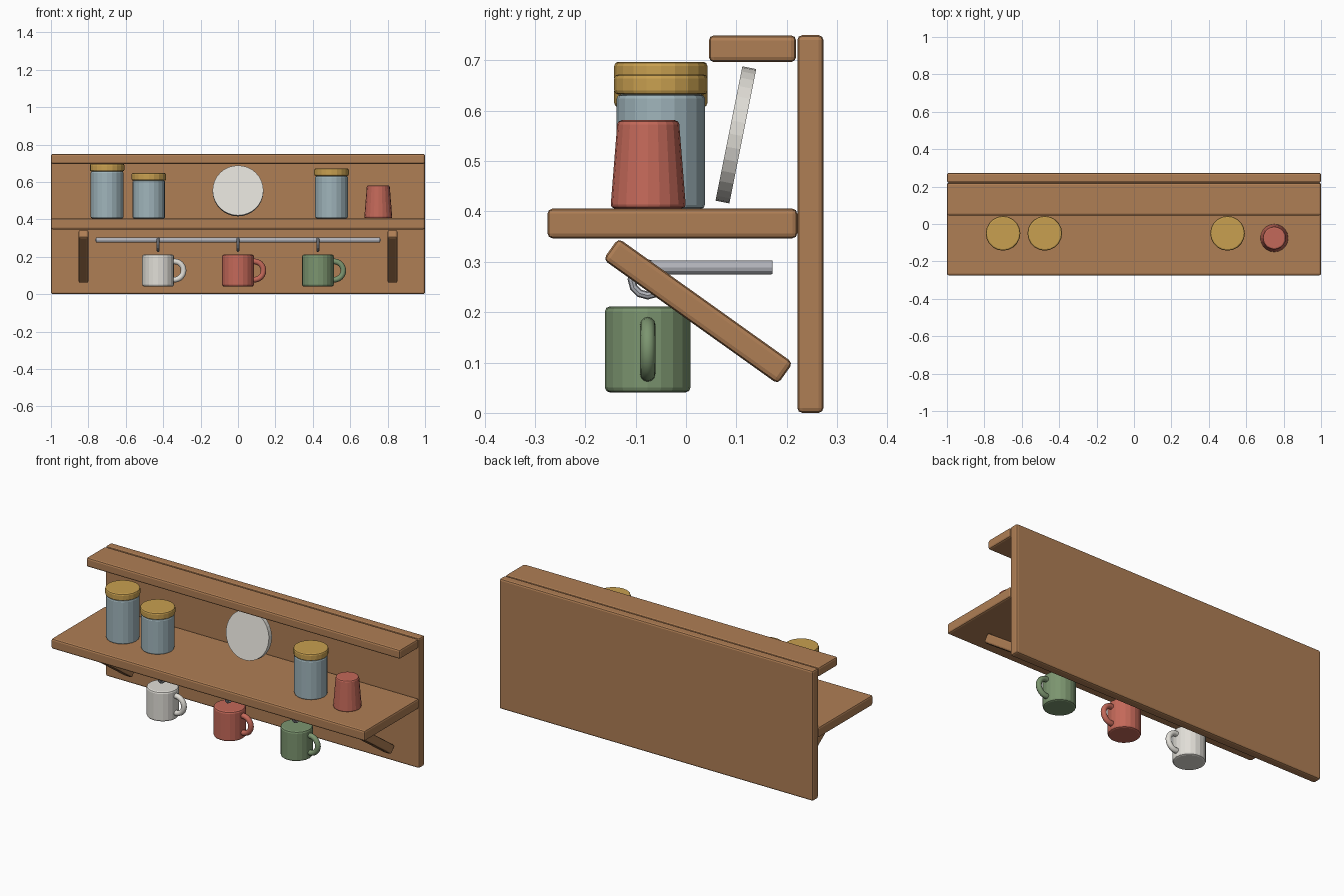
import bpy
from math import pi, radians

if "Cube" in bpy.data.objects:
    bpy.data.objects.remove(bpy.data.objects["Cube"])


def material(name, rgb):
    m = bpy.data.materials.new(name)
    m.diffuse_color = (*rgb, 1)
    m.use_nodes = True
    m.node_tree.nodes["Principled BSDF"].inputs["Base Color"].default_value = m.diffuse_color
    return m


WOOD = material("wood", (0.43, 0.21, 0.09))
RED = material("red", (0.55, 0.14, 0.10))
GREEN = material("green", (0.20, 0.30, 0.16))
WHITE = material("white", (0.75, 0.73, 0.68))
GOLD = material("gold", (0.58, 0.35, 0.08))
GLASS = material("glass", (0.35, 0.46, 0.50))
METAL = material("metal", (0.45, 0.46, 0.50))


def finish(name, mat, bevel=0.0):
    ob = bpy.context.object
    ob.name = name
    ob.data.materials.append(mat)
    if bevel:
        bpy.ops.object.transform_apply(location=False, rotation=False, scale=True)
        b = ob.modifiers.new("bevel", 'BEVEL')
        b.width = bevel
        b.segments = 2
        b.limit_method = 'ANGLE'
        b.angle_limit = radians(40)
    return ob


def board(name, center, size, tilt=0.0):
    bpy.ops.mesh.primitive_cube_add(size=1, location=center, rotation=(tilt, 0, 0))
    bpy.context.object.scale = size
    return finish(name, WOOD, 0.01)


def cylinder(name, center, r, depth, mat, sides=20, rot=(0, 0, 0), bevel=0.0, r_top=None):
    bpy.ops.mesh.primitive_cone_add(vertices=sides, radius1=r, depth=depth,
                                    radius2=r if r_top is None else r_top,
                                    location=center, rotation=rot)
    return finish(name, mat, bevel)


def ring(name, center, major, minor, mat, rot, segs, sides):
    bpy.ops.mesh.primitive_torus_add(location=center, rotation=rot, major_radius=major,
                                     minor_radius=minor, major_segments=segs,
                                     minor_segments=sides)
    return finish(name, mat)


# boards
board("back_board", (0, 0.247, 0.375), (2, 0.052, 0.75))
board("shelf", (0, -0.027, 0.376), (2, 0.496, 0.059))
board("top_ledge", (0, 0.132, 0.723), (2, 0.173, 0.053))

# slanted supports and rail standoffs on both sides
for side, s in (("left", -1), ("right", 1)):
    board(side + "_bracket", (s * 0.826, 0.024, 0.202), (0.054, 0.426, 0.052), radians(-35.5))
    cylinder(side + "_rail_standoff", (s * 0.75, 0.047, 0.289), 0.0138, 0.25, METAL,
             12, (pi / 2, 0, 0), 0.002)

# hanging rail
cylinder("rail", (0, -0.076, 0.289), 0.0125, 1.52, METAL, 12, (0, pi / 2, 0))

# hooks and hanging mugs
for label, x, mat in (("white", -0.427, WHITE), ("red", 0, RED), ("green", 0.427, GREEN)):
    ring(label + "_mug_hook", (x, -0.076, 0.265), 0.032, 0.008, METAL, (0, pi / 2, 0), 12, 8)
    cylinder(label + "_mug", (x, -0.076, 0.126), 0.085, 0.171, mat, 20, bevel=0.01)
    handle = ring(label + "_mug_handle", (x + 0.087, -0.076, 0.126), 0.049, 0.015, mat,
                  (pi / 2, 0, 0), 24, 12)
    bpy.ops.object.shade_smooth_by_angle(angle=radians(40))

# lidded jars
for label, x, top in (("tall", -0.70, 0.697), ("short", -0.477, 0.647), ("medium", 0.50, 0.672)):
    h = top - 0.04 - 0.405
    cylinder(label + "_jar", (x, -0.05, 0.405 + h / 2), 0.0875, h, GLASS, 20, bevel=0.008)
    cylinder(label + "_jar_lid", (x, -0.05, top - 0.02), 0.0925, 0.04, GOLD, 20, bevel=0.008)

# tapered tumbler
cylinder("tumbler", (0.75, -0.075, 0.4935), 0.075, 0.175, RED, 20, bevel=0.008, r_top=0.061)

# round plate leaning back
cylinder("leaning_plate", (0, 0.099, 0.552), 0.136, 0.028, WHITE, 32,
         (pi / 2 - radians(11.3), 0, 0))
